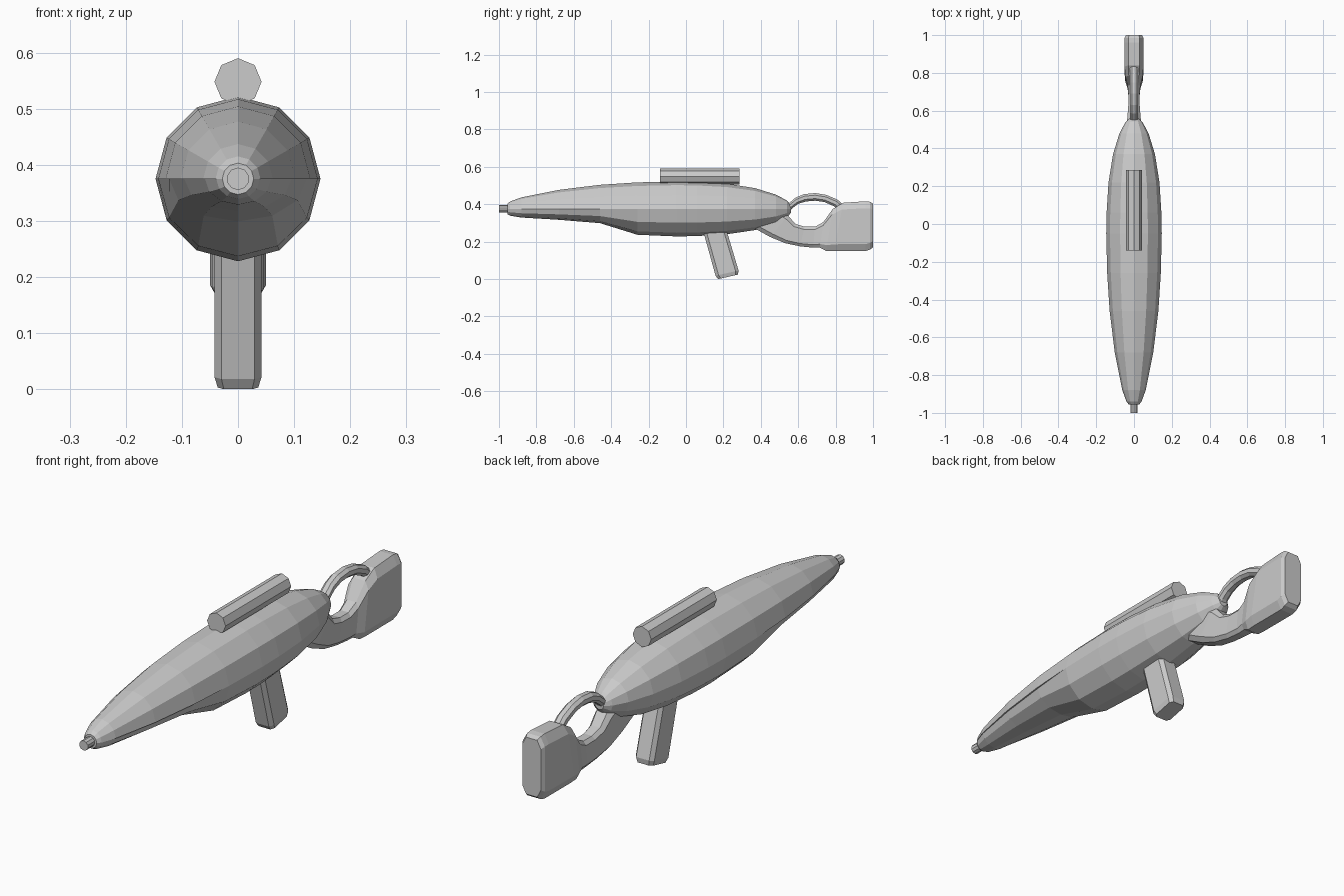
import bpy, bmesh, math
from mathutils import Vector


def loft(name, rings):
    """Skin a list of equal-length point rings and cap both ends."""
    bm = bmesh.new()
    loops = [[bm.verts.new(p) for p in ring] for ring in rings]
    n = len(loops[0])
    for a, b in zip(loops, loops[1:]):
        for i in range(n):
            j = (i + 1) % n
            bm.faces.new((a[i], a[j], b[j], b[i]))
    bm.faces.new(loops[0])
    bm.faces.new(loops[-1])
    bmesh.ops.remove_doubles(bm, verts=bm.verts, dist=1e-5)
    bmesh.ops.recalc_face_normals(bm, faces=bm.faces)
    me = bpy.data.meshes.new(name)
    bm.to_mesh(me)
    bm.free()
    ob = bpy.data.objects.new(name, me)
    bpy.context.collection.objects.link(ob)
    return ob


def circle(y, z, r, n):
    return [(r * math.sin(2 * math.pi * i / n), y, z + r * math.cos(2 * math.pi * i / n))
            for i in range(n)]


def strut(name, sections, cx=0.6, ch=0.14):
    """Loft chamfered sections, each given as (low y, low z, high y, high z, half width)."""
    rings = []
    for y0, z0, y1, z1, w in sections:
        lo, hi = Vector((0, y0, z0)), Vector((0, y1, z1))
        prof = [(-cx, 0), (cx, 0), (1, ch), (1, 1 - ch),
                (cx, 1), (-cx, 1), (-1, 1 - ch), (-1, ch)]
        rings.append([lo.lerp(hi, t) + Vector((s * w, 0, 0)) for s, t in prof])
    return loft(name, rings)


AXIS = 0.375

# Main body: twelve-sided spindle, underside stepped in and shallower at the front
# (y, radius, underside depth, underside width factor)
body = [(-0.955, 0.028, 0.028, 1), (-0.94, 0.04, 0.036, 0.97), (-0.88, 0.062, 0.046, 0.95),
        (-0.68, 0.102, 0.058, 0.94), (-0.46, 0.129, 0.076, 0.95), (-0.26, 0.142, 0.138, 1),
        (-0.05, 0.147, 0.147, 1), (0.06, 0.145, 0.145, 1), (0.22, 0.135, 0.135, 1),
        (0.37, 0.111, 0.113, 1), (0.48, 0.077, 0.08, 1), (0.54, 0.045, 0.045, 1),
        (0.562, 0.02, 0.02, 1)]
rings = []
for y, r, depth, k in body:
    up = [(r * math.cos(math.radians(a)), y, AXIS + r * math.sin(math.radians(a)))
          for a in range(0, 181, 30)]
    down = [(k * r * math.cos(math.radians(a)), y, AXIS + depth * math.sin(math.radians(a)))
            for a in range(180, 361, 30)]
    rings.append(up + down)
loft("body", rings)

# Muzzle tip and sighting tube
loft("muzzle", [circle(y, AXIS, 0.02, 10) for y in (-1.0, -0.94)])
loft("sight_tube", [circle(y, 0.548, 0.042, 8) for y in (-0.14, 0.285)])

# Raked grip with a bevelled foot
strut("grip", [(0.08, 0.30, 0.205, 0.30, 0.042), (0.158, 0.018, 0.281, 0.046, 0.042),
               (0.172, 0.0, 0.278, 0.024, 0.036)], cx=0.7, ch=0.13)

# Shoulder stock: curved neck flaring into the butt
strut("stock", [(0.36, 0.275, 0.48, 0.37, 0.040), (0.45, 0.225, 0.545, 0.34, 0.038),
                (0.53, 0.192, 0.585, 0.295, 0.034), (0.61, 0.175, 0.635, 0.28, 0.030),
                (0.68, 0.168, 0.69, 0.28, 0.030), (0.715, 0.168, 0.735, 0.305, 0.034),
                (0.75, 0.15, 0.785, 0.375, 0.046), (0.79, 0.15, 0.84, 0.408, 0.050),
                (0.96, 0.15, 0.96, 0.416, 0.050), (0.985, 0.158, 0.985, 0.413, 0.050),
                (1.0, 0.17, 1.0, 0.403, 0.042)])

# Arched upper brace joining body and butt
strut("upper_brace", [(0.54, 0.35, 0.525, 0.375, 0.022), (0.57, 0.38, 0.55, 0.405, 0.022),
                      (0.60, 0.402, 0.585, 0.435, 0.022), (0.64, 0.415, 0.63, 0.454, 0.022),
                      (0.69, 0.419, 0.69, 0.46, 0.022), (0.74, 0.412, 0.75, 0.45, 0.022),
                      (0.79, 0.39, 0.81, 0.425, 0.022), (0.83, 0.36, 0.855, 0.385, 0.022)],
      cx=0.45, ch=0.28)
